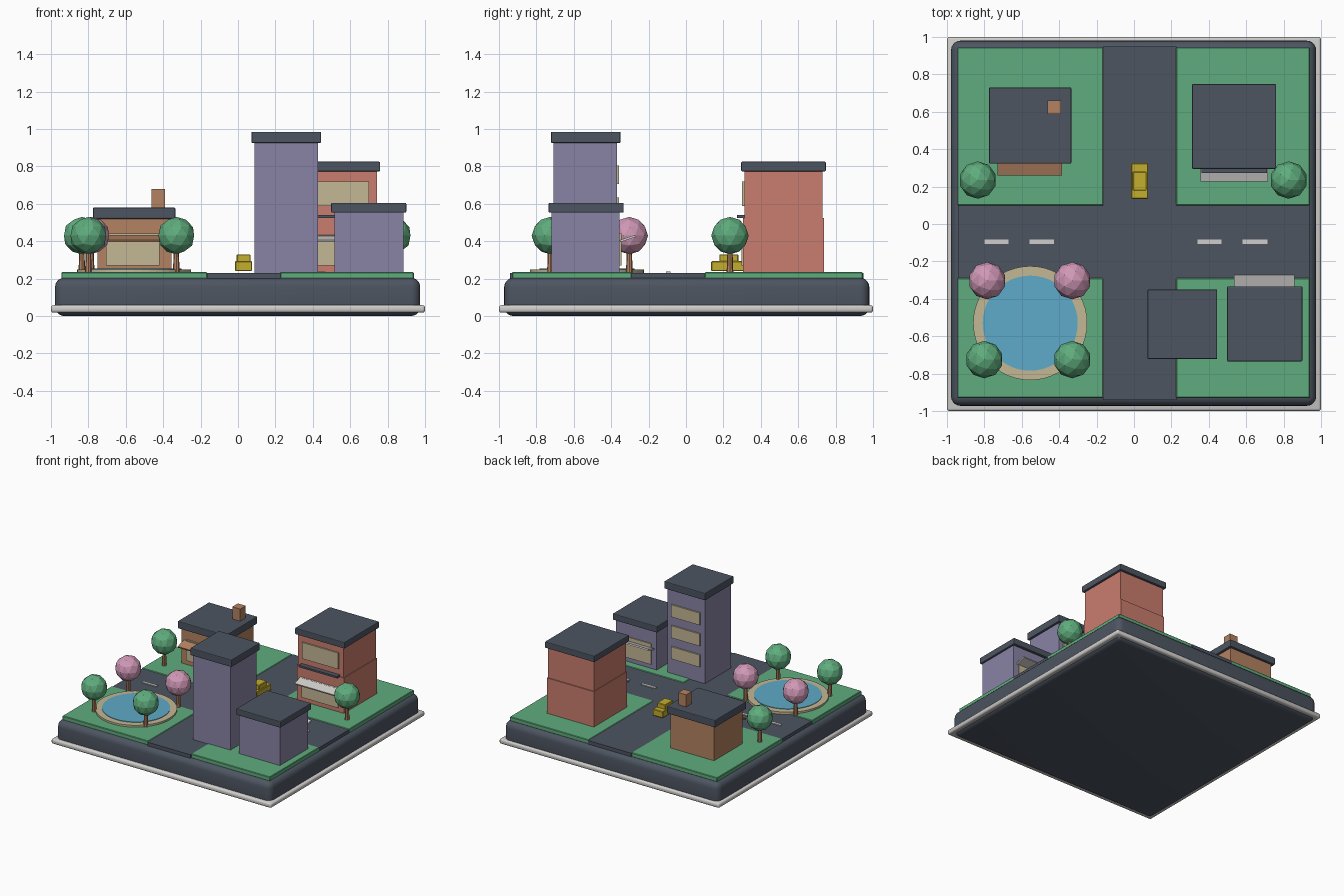
import bpy, bmesh, math
from mathutils import Matrix

cube = bpy.data.objects.get("Cube")
if cube:
    bpy.data.objects.remove(cube, do_unlink=True)


def linear(c):
    c /= 255
    return c / 12.92 if c <= 0.04045 else ((c + 0.055) / 1.055) ** 2.4


def material(name, r, g, b):
    m = bpy.data.materials.new(name)
    m.use_nodes = True
    col = (linear(r), linear(g), linear(b), 1)
    m.diffuse_color = col
    bsdf = m.node_tree.nodes["Principled BSDF"]
    bsdf.inputs["Base Color"].default_value = col
    bsdf.inputs["Roughness"].default_value = 0.8
    return m


SLATE = material("slate", 77, 85, 97)
GREEN = material("green", 95, 172, 125)
PURPLE = material("purple", 137, 131, 166)
BRICK = material("brick red", 202, 125, 110)
TAN = material("orange tan", 180, 130, 97)
BEIGE = material("window beige", 196, 183, 148)
WHITE = material("off white", 208, 206, 203)
WATER = material("water blue", 94, 170, 200)
PINK = material("blossom pink", 208, 152, 182)
YELLOW = material("taxi yellow", 196, 174, 46)


def finish(bm, name, mat):
    mesh = bpy.data.meshes.new(name)
    bm.to_mesh(mesh)
    bm.free()
    mesh.materials.append(mat)
    ob = bpy.data.objects.new(name, mesh)
    bpy.context.collection.objects.link(ob)
    return ob


def box(name, mat, x, y, z, bevel=0, segments=1, tilt=0):
    """Box from (min, max) ranges, with optional rounded edges and tilt about x."""
    bm = bmesh.new()
    bmesh.ops.create_cube(bm, size=1)
    bmesh.ops.scale(bm, vec=(x[1] - x[0], y[1] - y[0], z[1] - z[0]), verts=bm.verts)
    if bevel:
        bmesh.ops.bevel(bm, geom=bm.edges[:], offset=bevel, segments=segments,
                        profile=0.5, affect='EDGES')
    ob = finish(bm, name, mat)
    ob.location = (sum(x) / 2, sum(y) / 2, sum(z) / 2)
    ob.rotation_euler.x = tilt
    return ob


def cylinder(name, mat, x, y, z, r1, r2, sides):
    bm = bmesh.new()
    bmesh.ops.create_cone(bm, cap_ends=True, segments=sides, radius1=r1, radius2=r2,
                          depth=z[1] - z[0])
    ob = finish(bm, name, mat)
    ob.location = (x, y, sum(z) / 2)
    return ob


def smooth(ob):
    bpy.ops.object.select_all(action='DESELECT')
    ob.select_set(True)
    bpy.context.view_layer.objects.active = ob
    bpy.ops.object.shade_smooth_by_angle(angle=math.radians(35))


def roof(name, x, y, z):
    box(name, SLATE, x, y, z, bevel=0.006, segments=2)


def awning(name, mat, x, y, tilt):
    box(name, mat, x, y, (0.408, 0.42), tilt=math.radians(tilt))


def tree(name, x, y, leaf):
    cylinder(name + "_trunk", TAN, x, y, (0.23, 0.37), 0.018, 0.013, 8)
    bm = bmesh.new()
    bmesh.ops.create_icosphere(bm, subdivisions=2, radius=0.1)
    finish(bm, name + "_canopy", leaf).location = (x, y, 0.43)


# Rounded plinth and its pale trim
smooth(box("plinth", SLATE, (-0.978, 0.974), (-0.972, 0.98), (0, 0.205), 0.05, 5))
smooth(box("plinth_trim", WHITE, (-1, 1), (-1, 1), (0.018, 0.058), 0.014, 3))

# Roads and lawns
box("road_lengthwise", SLATE, (-0.166, 0.226), (-0.94, 0.948), (0.195, 0.231))
box("road_crossing", SLATE, (-0.94, 0.938), (-0.292, 0.1), (0.195, 0.2305))
for side, lx in (("right", (-0.945, -0.165)), ("left", (0.225, 0.94))):
    box("lawn_front_" + side, GREEN, lx, (-0.93, -0.29), (0.2, 0.235), 0.004)
    box("lawn_back_" + side, GREEN, lx, (0.1, 0.945), (0.2, 0.235), 0.004)
for i, dx in enumerate(((-0.8, -0.67), (-0.56, -0.427), (0.34, 0.467), (0.58, 0.714))):
    box(f"road_dash_{i + 1}", WHITE, dx, (-0.107, -0.083), (0.229, 0.237))

# Cottage
box("cottage_walls", TAN, (-0.752, -0.355), (0.342, 0.71), (0.23, 0.525))
roof("cottage_roof", (-0.775, -0.335), (0.323, 0.73), (0.52, 0.58))
box("cottage_chimney", TAN, (-0.463, -0.391), (0.587, 0.659), (0.57, 0.68))
box("cottage_window", BEIGE, (-0.705, -0.42), (0.333, 0.345), (0.27, 0.44))
awning("cottage_awning", TAN, (-0.73, -0.385), (0.26, 0.343), 18)

# Brick shop
box("shop_ground_floor", BRICK, (0.322, 0.748), (0.306, 0.737), (0.23, 0.525))
box("shop_upper_floor", BRICK, (0.328, 0.742), (0.312, 0.729), (0.52, 0.78))
roof("shop_roof", (0.31, 0.76), (0.295, 0.748), (0.773, 0.825))
box("shop_upper_window", BEIGE, (0.37, 0.7), (0.3, 0.315), (0.587, 0.72))
box("shop_ledge", SLATE, (0.36, 0.71), (0.272, 0.315), (0.525, 0.54))
box("shop_ground_window", BEIGE, (0.37, 0.7), (0.296, 0.31), (0.27, 0.43))
awning("shop_awning", WHITE, (0.355, 0.716), (0.228, 0.31), 18)

# Tower
box("tower_walls", PURPLE, (0.088, 0.427), (-0.708, -0.37), (0.23, 0.93))
roof("tower_roof", (0.072, 0.445), (-0.722, -0.35), (0.925, 0.985))
for i, wz in enumerate((0.41, 0.583, 0.755)):
    box(f"tower_window_{i + 1}", BEIGE, (0.127, 0.388), (-0.374, -0.358),
        (wz - 0.05, wz + 0.05))

# Small office beside the tower
box("office_walls", PURPLE, (0.515, 0.885), (-0.72, -0.355), (0.23, 0.56))
roof("office_roof", (0.498, 0.9), (-0.735, -0.333), (0.553, 0.605))
box("office_window", BEIGE, (0.56, 0.84), (-0.358, -0.346), (0.27, 0.44))
awning("office_awning", WHITE, (0.535, 0.857), (-0.355, -0.27), 18)

# Round pond
cylinder("pond_rim", BEIGE, -0.555, -0.53, (0.23, 0.25), 0.305, 0.305, 48)
cylinder("pond_water", WATER, -0.555, -0.53, (0.235, 0.254), 0.254, 0.254, 48)

# Trees
for i, (tx, ty) in enumerate(((-0.835, 0.235), (0.827, 0.235),
                              (-0.8, -0.725), (-0.33, -0.725))):
    tree(f"green_tree_{i + 1}", tx, ty, GREEN)
for i, tx in enumerate((-0.785, -0.33)):
    tree(f"blossom_tree_{i + 1}", tx, -0.303, PINK)

# Car
box("car_body", YELLOW, (-0.016, 0.075), (0.135, 0.325), (0.24, 0.293), 0.004)
box("car_cabin", YELLOW, (-0.008, 0.067), (0.178, 0.28), (0.288, 0.33), 0.004)
